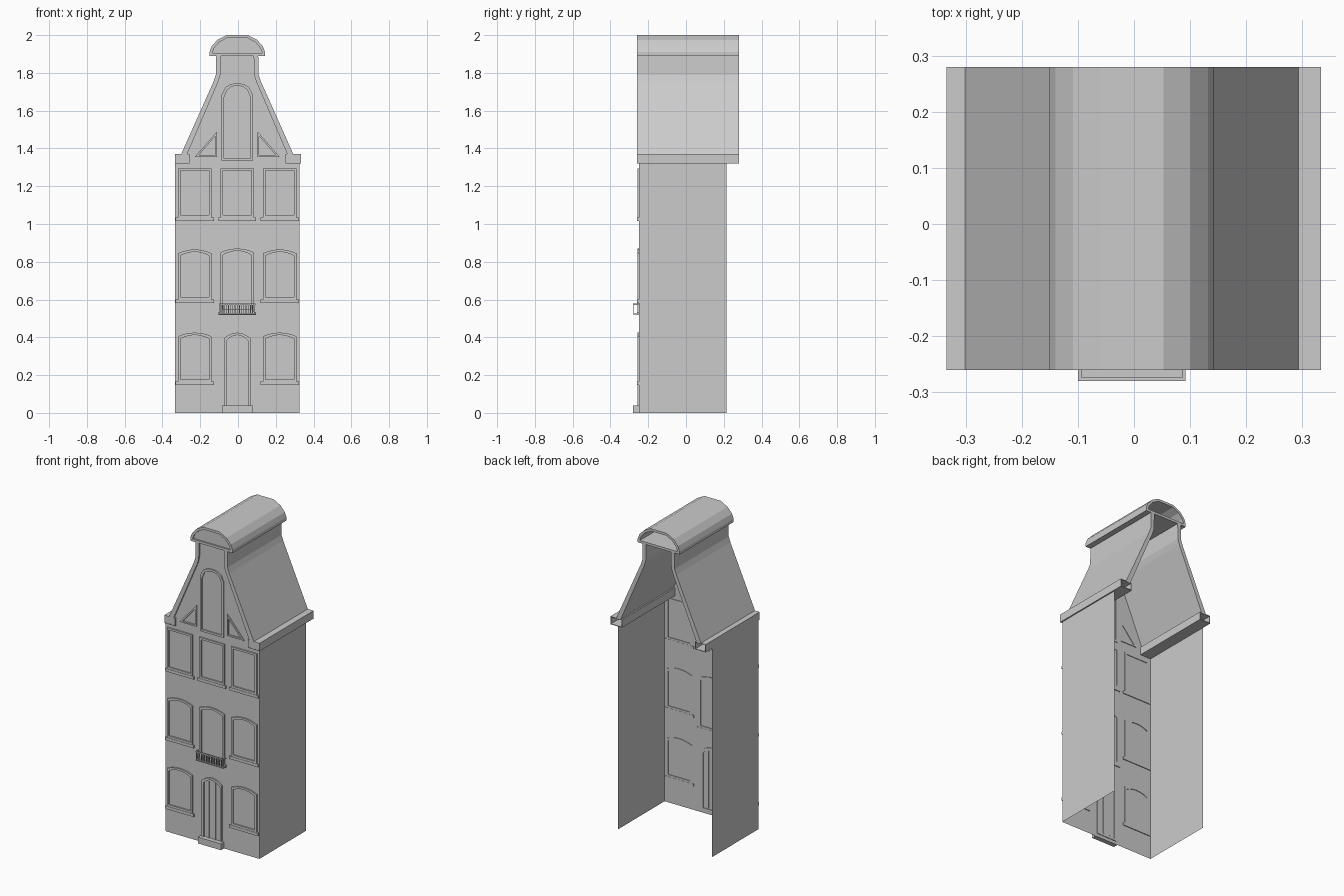
import bpy, math

if "Cube" in bpy.data.objects:
    bpy.data.objects.remove(bpy.data.objects["Cube"])

C = -0.004        # axis of the facade in x
WALL = -0.25      # y of the facade plane


def mesh(name, verts, faces):
    me = bpy.data.meshes.new(name)
    me.from_pydata(verts, [], faces)
    me.validate()
    ob = bpy.data.objects.new(name, me)
    bpy.context.collection.objects.link(ob)
    return ob


def box(name, x0, x1, y0, y1, z0, z1):
    v = [(x, y, z) for x in (x0, x1) for y in (y0, y1) for z in (z0, z1)]
    f = [(0, 1, 3, 2), (4, 6, 7, 5), (0, 4, 5, 1), (2, 3, 7, 6), (0, 2, 6, 4), (1, 5, 7, 3)]
    return mesh(name, v, f)


def plate(name, pts, y):
    """Flat face from an xz outline."""
    return mesh(name, [(x, y, z) for x, z in pts], [tuple(range(len(pts)))])


def band(name, outer, inner, y0, y1, closed=True):
    """Solid strip between two matching xz outlines, run from y0 to y1."""
    n = len(outer)
    v = [(x, y, z) for y in (y0, y1) for loop in (outer, inner) for x, z in loop]
    f = []
    for i in range(n if closed else n - 1):
        j = (i + 1) % n
        f += [(i, j, n + j, n + i), (2*n + j, 2*n + i, 3*n + i, 3*n + j),
              (j, i, 2*n + i, 2*n + j), (n + i, n + j, 3*n + j, 3*n + i)]
    if not closed:
        f += [(0, n, 3*n, 2*n), (n - 1, 3*n - 1, 4*n - 1, 2*n - 1)]
    return mesh(name, v, f)


def mirror(half):
    """Right half outline (bottom to top) -> full outline about the axis."""
    return [(C + x, z) for x, z in half] + [(C - x, z) for x, z in reversed(half)]


def opening(x, w, z0, z1, rise, t=0.0):
    """Window outline with a segmental arch on top, inset by t."""
    h = w / 2 - t
    pts = [(x - h, z0 + t), (x + h, z0 + t)]
    steps = 8 if rise else 1
    for i in range(steps + 1):
        u = 1 - 2 * i / steps
        arch = rise * math.sqrt(max(0, 1 - u * u)) if rise > 0.05 else rise * (1 - u * u)
        pts.append((x + h * u, z1 - rise - t + arch))
    return pts


def frame(name, x, w, z0, z1, rise, sill=True):
    band(name + "_frame", opening(x, w, z0, z1, rise), opening(x, w, z0, z1, rise, 0.013),
         WALL - 0.008, WALL + 0.004)
    if sill:
        box(name + "_sill", x - w/2 - 0.012, x + w/2 + 0.012, WALL - 0.01, WALL + 0.005, z0 - 0.018, z0)


# Walls (thin sheets, open at the back) and gabled facade
for name, x in (("left_wall", -0.333), ("right_wall", 0.325)):
    mesh(name, [(x, WALL, 0), (x, 0.215, 0), (x, 0.215, 1.34), (x, WALL, 1.34)], [(0, 1, 2, 3)])
plate("facade", mirror([(0.329, 0), (0.329, 1.345), (0.28, 1.37), (0.10, 1.785), (0.10, 1.89)]), WALL)

# Windows on three floors
for i, (z0, z1, rise) in enumerate([(0.165, 0.425, 0.02), (0.60, 0.865, 0.02), (1.035, 1.295, 0)]):
    for side, s in (("left", -1), ("right", 1)):
        frame(f"{side}_window_{i}", C + s * 0.225, 0.178, z0, z1, rise)
frame("middle_window", C, 0.175, 0.535, 0.87, 0.02)
frame("top_middle_window", C, 0.175, 1.035, 1.295, 0)
frame("gable_window", C, 0.165, 1.335, 1.745, 0.06, sill=False)

# Triangular gable panels
for name, s in (("left_gable_panel", -1), ("right_gable_panel", 1)):
    tri = [(0.107, 1.355), (0.225, 1.355), (0.107, 1.49)]
    ins = [(0.116, 1.364), (0.204, 1.364), (0.116, 1.465)]
    band(name, [(C + s*x, z) for x, z in tri], [(C + s*x, z) for x, z in ins], WALL - 0.008, WALL + 0.004)

# Door with central post pair and doorstep
frame("door", C, 0.14, 0.02, 0.425, 0.03, sill=False)
for s in (-1, 1):
    box("door_stile", C + s*0.022 - 0.003, C + s*0.022 + 0.003, WALL - 0.006, WALL + 0.002, 0.04, 0.40)
box("doorstep", C - 0.081, C + 0.081, -0.28, WALL, 0, 0.04)

# Balcony: floor, U-shaped rails and balusters
rx, ry = 0.096, -0.28
box("balcony_floor", C - rx, C + rx, ry, WALL, 0.52, 0.526)
box("balcony_rail_front", C - rx, C + rx, ry, ry + 0.006, 0.572, 0.58)
for s in (-1, 1):
    a, b = sorted((C + s * rx, C + s * (rx - 0.006)))
    box("balcony_rail_side", a, b, ry, WALL, 0.572, 0.58)
for i in range(17):
    x = C - rx + 0.003 + i * (2 * rx - 0.006) / 16
    box("baluster", x - 0.002, x + 0.002, ry + 0.001, ry + 0.005, 0.526, 0.572)

# Roof slopes and neck
F, B = -0.26, 0.28
for name, s in (("left_roof", -1), ("right_roof", 1)):
    out = [(0.299, 1.365), (0.125, 1.755), (0.113, 1.79), (0.111, 1.895)]
    inn = [(0.267, 1.365), (0.100, 1.755), (0.089, 1.79), (0.087, 1.895)]
    band(name, [(C + s*x, z) for x, z in out], [(C + s*x, z) for x, z in inn], F, B, closed=False)

# Gutters: hollow boxes, closed in front by a plate
for name, x0, x1 in (("left_gutter", -0.334, -0.258), ("right_gutter", 0.252, 0.333)):
    rect = lambda t: [(x0 + t, 1.32 + t), (x1 - t, 1.32 + t), (x1 - t, 1.37 - t), (x0 + t, 1.37 - t)]
    band(name, rect(0), rect(0.004), F, B)
    plate(name + "_end", rect(0.002), F + 0.001)

# Rounded roof cap with recessed front panel
outer = mirror([(0.147, 1.89), (0.147, 1.91), (0.136, 1.94), (0.105, 1.975), (0.057, 2.0)])
inner = mirror([(0.131, 1.905), (0.131, 1.91), (0.122, 1.932), (0.095, 1.963), (0.053, 1.985)])
band("roof_cap", outer, inner, F, B)
plate("roof_cap_panel", inner, WALL)
